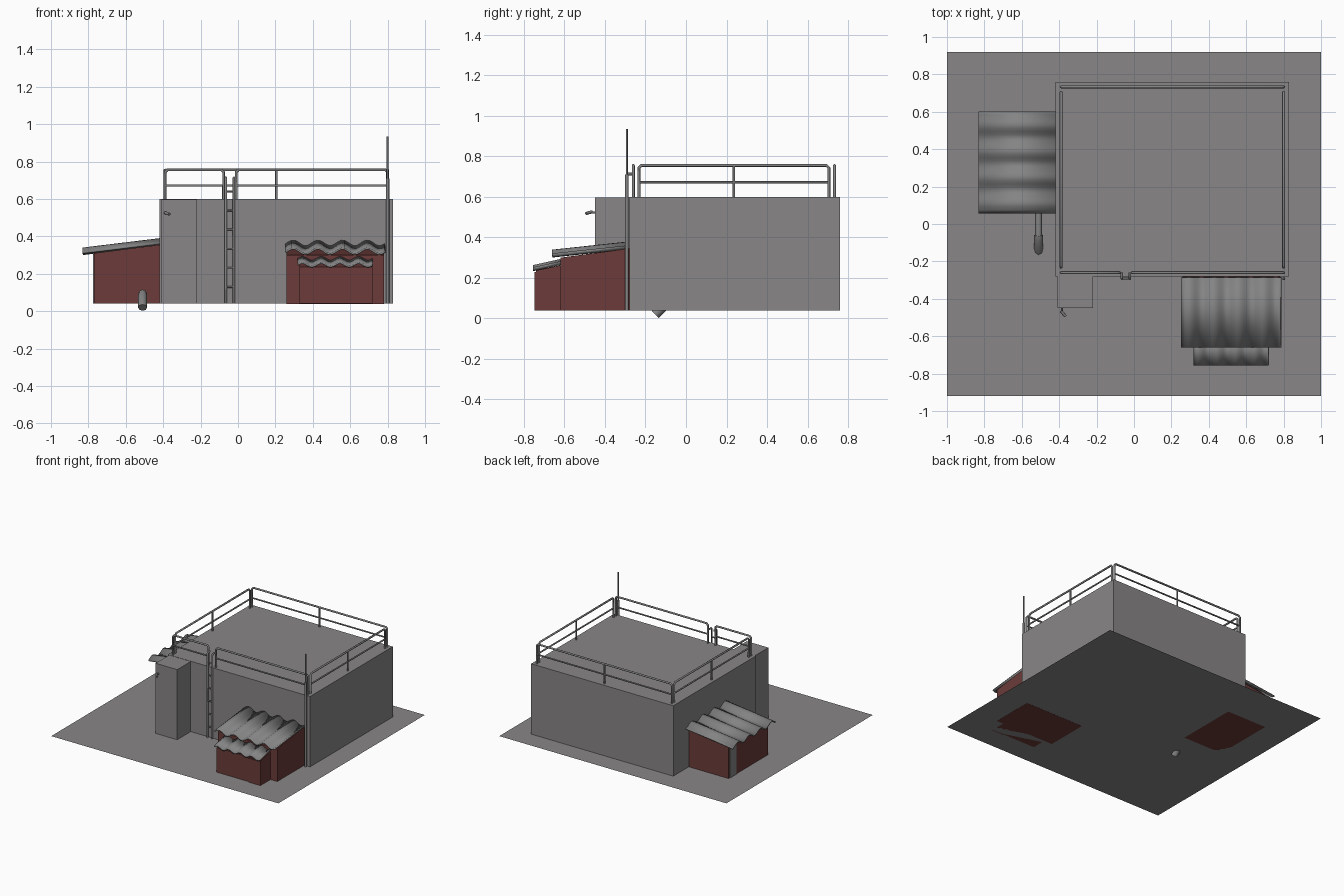
import bpy, bmesh, math
from mathutils import Vector

old = bpy.data.objects.get("Cube")
if old:
    bpy.data.objects.remove(old, do_unlink=True)


def material(name, color):
    m = bpy.data.materials.new(name)
    m.use_nodes = True
    rgba = (*color, 1)
    m.diffuse_color = rgba
    m.node_tree.nodes["Principled BSDF"].inputs["Base Color"].default_value = rgba
    return m


CONCRETE = material("concrete grey", (0.25, 0.24, 0.24))
METAL = material("metal grey", (0.23, 0.23, 0.23))
RED = material("shed red", (0.145, 0.044, 0.041))
GROUND = 0.04
ROOF = 0.6


def finish(name, bm, mat):
    bmesh.ops.recalc_face_normals(bm, faces=bm.faces)
    mesh = bpy.data.meshes.new(name)
    bm.to_mesh(mesh)
    bm.free()
    mesh.materials.append(mat)
    obj = bpy.data.objects.new(name, mesh)
    bpy.context.collection.objects.link(obj)
    return obj


def smooth(obj, angle=40):
    bpy.ops.object.select_all(action='DESELECT')
    obj.select_set(True)
    bpy.context.view_layer.objects.active = obj
    bpy.ops.object.shade_smooth_by_angle(angle=math.radians(angle))


def prism(name, a, b, mat):
    """Solid between two matching outlines."""
    bm = bmesh.new()
    va, vb = ([bm.verts.new(p) for p in outline] for outline in (a, b))
    bm.faces.new(va)
    bm.faces.new(vb)
    for i in range(len(va)):
        j = (i + 1) % len(va)
        bm.faces.new((va[i], va[j], vb[j], vb[i]))
    return finish(name, bm, mat)


def box(name, lo, hi, mat):
    outline = [(lo[0], lo[1]), (hi[0], lo[1]), (hi[0], hi[1]), (lo[0], hi[1])]
    return prism(name, [(*p, lo[2]) for p in outline], [(*p, hi[2]) for p in outline], mat)


def tube(name, points, r, mat=METAL):
    """Round bar along a path."""
    curve = bpy.data.curves.new(name, 'CURVE')
    curve.dimensions = '3D'
    curve.bevel_depth = r
    curve.bevel_resolution = 2
    curve.use_fill_caps = True
    spline = curve.splines.new('POLY')
    spline.points.add(len(points) - 1)
    for p, co in zip(spline.points, points):
        p.co = (*co, 1)
    curve.materials.append(mat)
    obj = bpy.data.objects.new(name, curve)
    bpy.context.collection.objects.link(obj)
    bpy.ops.object.select_all(action='DESELECT')
    obj.select_set(True)
    bpy.context.view_layer.objects.active = obj
    bpy.ops.object.convert(target='MESH')
    smooth(bpy.context.view_layer.objects.active, 50)


# Local shed frames: u along the wall, d outwards
def to_front(u, d, z):
    return (u, -d, z)


def to_side(u, d, z):
    return (-d, u, z)


def shed_walls(name, frame, u0, u1, d0, d1, z_in, z_out, base=GROUND):
    section = [(d0, base), (d1, base), (d1, z_out), (d0, z_in)]
    prism(name, *[[frame(u, d, z) for d, z in section] for u in (u0, u1)], RED)


def wavy_roof(name, frame, u0, u1, d0, d1, z_in, z_out, period, crest, amp):
    """Corrugated sheet sloping outwards."""
    bm = bmesh.new()
    steps = round((u1 - u0) / period * 8)
    rows = []
    for i in range(steps + 1):
        u = u0 + (u1 - u0) * i / steps
        wave = amp * math.cos((u - crest) / period * math.tau)
        rows.append([bm.verts.new(frame(u, d, z + wave)) for d, z in ((d0, z_in), (d1, z_out))])
    for a, b in zip(rows, rows[1:]):
        bm.faces.new((a[0], a[1], b[1], b[0]))
    obj = finish(name, bm, METAL)
    mod = obj.modifiers.new("thickness", 'SOLIDIFY')
    mod.thickness = 0.01
    mod.offset = 0
    smooth(obj)


# Ground sheet
bm = bmesh.new()
bm.faces.new([bm.verts.new((x, y, GROUND)) for x, y in
              ((-1, -0.92), (1, -0.92), (1, 0.92), (-1, 0.92))])
finish("ground_slab", bm, CONCRETE)

# Main block and annex
box("main_building", (-0.42, -0.28, GROUND), (0.83, 0.76, ROOF), CONCRETE)
box("annex", (-0.41, -0.45, GROUND), (-0.22, -0.28, ROOF - 0.002), CONCRETE)

# Sheds with corrugated roofs
shed_walls("front_shed", to_front, 0.26, 0.78, 0.28, 0.62, 0.345, 0.3, GROUND - 0.001)
wavy_roof("front_shed_roof", to_front, 0.255, 0.785, 0.285, 0.66, 0.36, 0.32, 0.132, 0.295, 0.015)
shed_walls("low_shed", to_front, 0.33, 0.72, 0.62, 0.74, 0.262, 0.237)
wavy_roof("low_shed_roof", to_front, 0.32, 0.72, 0.62, 0.755, 0.278, 0.248, 0.1, 0.345, 0.01)
box("low_shed_door", (0.615, -0.747, GROUND), (0.72, -0.739, 0.23), RED)
shed_walls("side_shed", to_side, 0.07, 0.565, 0.42, 0.77, 0.355, 0.31)
wavy_roof("side_shed_roof", to_side, 0.06, 0.6, 0.42, 0.83, 0.37, 0.32, 0.14, 0.11, 0.015)
box("side_shed_panel", (-0.775, 0.475, GROUND), (-0.769, 0.555, 0.305), METAL)

# Drain pipe leaving the side shed
tube("drain_pipe", [(-0.51, 0.09, 0.092), (-0.51, -0.08, 0.09)], 0.018)
tube("drain_outlet", [(-0.51, -0.06, 0.092), (-0.51, -0.085, 0.086), (-0.51, -0.152, 0.019)], 0.024)


# Roof railings
def railing(name, start, end, middle=True):
    a, b = Vector((*start, 0)), Vector((*end, 0))
    d = (b - a).normalized() * 0.012
    base, top, mid = (Vector((0, 0, z)) for z in (ROOF, 0.755, 0.672))
    drop = Vector((0, 0, 0.012))
    tube(name + "_frame", [a + base, a + top - drop, a + d + top,
                           b - d + top, b + top - drop, b + base], 0.0075)
    tube(name + "_mid_bar", [a + mid, b + mid], 0.006)
    if middle:
        c = (a + b) / 2
        tube(name + "_mid_post", [c + base, c + top], 0.0065)


railing("back_railing", (-0.39, 0.733), (0.8, 0.733))
for side, x in (("right", -0.39), ("left", 0.8)):
    railing(side + "_railing", (x, -0.232), (x, 0.705))
railing("front_right_railing", (-0.39, -0.26), (-0.077, -0.26), False)
railing("front_left_railing", (-0.01, -0.26), (0.8, -0.26), False)

# Ladder with rails hooked onto the railing
for side, x in (("right", -0.065), ("left", -0.022)):
    tube(side + "_ladder_rail", [(x, -0.292, GROUND), (x, -0.292, 0.705),
                                 (x, -0.284, 0.713), (x, -0.26, 0.713)], 0.007)
for i in range(6):
    z = 0.13 + i * 0.102
    tube("ladder_rung", [(-0.065, -0.292, z), (-0.022, -0.292, z)], 0.005)

# Antenna mast
tube("mast_base", [(0.8, -0.292, GROUND), (0.8, -0.292, 0.71)], 0.009)
tube("mast_tip", [(0.8, -0.292, 0.7), (0.8, -0.292, 0.935)], 0.005)

# Small security camera on the annex
tube("camera_bracket", [(-0.385, -0.448, 0.522), (-0.385, -0.472, 0.522)], 0.005)
tube("camera_body", [(-0.39, -0.465, 0.526), (-0.367, -0.493, 0.518)], 0.008)
